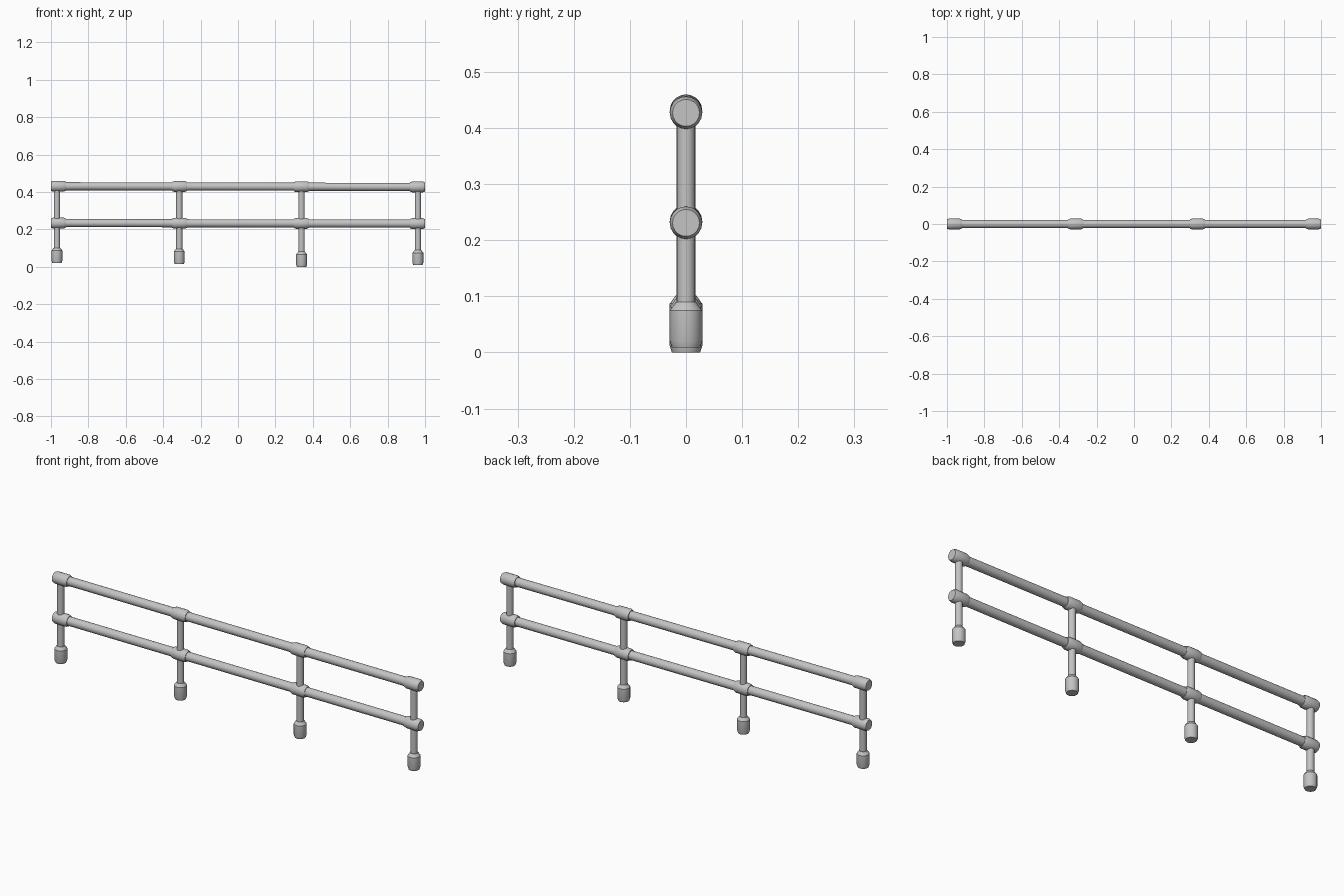
import bpy
import bmesh
import math
from mathutils import Vector

cube = bpy.data.objects.get("Cube")
if cube:
    bpy.data.objects.remove(cube, do_unlink=True)

SIDES = 20

metal = bpy.data.materials.new("galvanised_grey")
metal.use_nodes = True
grey = (0.55, 0.55, 0.55, 1)
metal.diffuse_color = grey
metal.node_tree.nodes["Principled BSDF"].inputs["Base Color"].default_value = grey


def turned(name, start, axis, profile):
    """Turn a profile of (distance, radius) pairs around an axis, with flat ends."""
    bm = bmesh.new()
    start = Vector(start)
    turn = Vector(axis).to_track_quat("Z", "Y")
    rings = []
    for dist, radius in profile:
        ring = []
        for i in range(SIDES):
            a = math.tau * i / SIDES
            p = Vector((radius * math.cos(a), radius * math.sin(a), dist))
            ring.append(bm.verts.new(start + turn @ p))
        rings.append(ring)
    for low, high in zip(rings, rings[1:]):
        for i in range(SIDES):
            j = (i + 1) % SIDES
            bm.faces.new((low[i], low[j], high[j], high[i]))
    bm.faces.new(rings[0][::-1])
    bm.faces.new(rings[-1])
    mesh = bpy.data.meshes.new(name)
    bm.to_mesh(mesh)
    bm.free()
    mesh.materials.append(metal)
    obj = bpy.data.objects.new(name, mesh)
    bpy.context.collection.objects.link(obj)
    bpy.ops.object.select_all(action="DESELECT")
    obj.select_set(True)
    bpy.context.view_layer.objects.active = obj
    bpy.ops.object.shade_smooth_by_angle(angle=math.radians(25))


# Horizontal rails: height at each end
rails = {"top_rail": (0.431, 0.427), "middle_rail": (0.234, 0.231)}
# Posts: x of the post, foot base height, start of the pipe collars
posts = [(-0.968, 0.021, -1.0), (-0.314, 0.015, -0.352),
         (0.340, 0.0, 0.299), (0.962, 0.009, 0.92)]
COLLAR = 0.08
FOOT = 0.081

for name, (z0, z1) in rails.items():
    span = Vector((1.96, 0, z1 - z0))
    turned(name, (-0.98, 0, z0), span, [(0, 0.0215), (span.length, 0.0215)])
    # Chamfered sleeve where each post meets the rail
    for n, (x, base, left) in enumerate(posts, 1):
        z = z0 + (z1 - z0) * (left + 1) / 2
        turned(f"{name}_collar_{n}", (left, 0, z), (1, 0, 0),
               [(0, 0.025), (0.012, 0.029), (COLLAR - 0.012, 0.029), (COLLAR, 0.024)])

# Upright posts with wider chamfered feet
for n, (x, base, left) in enumerate(posts, 1):
    turned(f"post_{n}", (x, 0, base + 0.03), (0, 0, 1),
           [(0, 0.0165), (0.425 - base - 0.03, 0.0165)])
    turned(f"post_foot_{n}", (x, 0, base), (0, 0, 1),
           [(0, 0.025), (0.012, 0.029), (FOOT - 0.015, 0.029), (FOOT, 0.018)])
